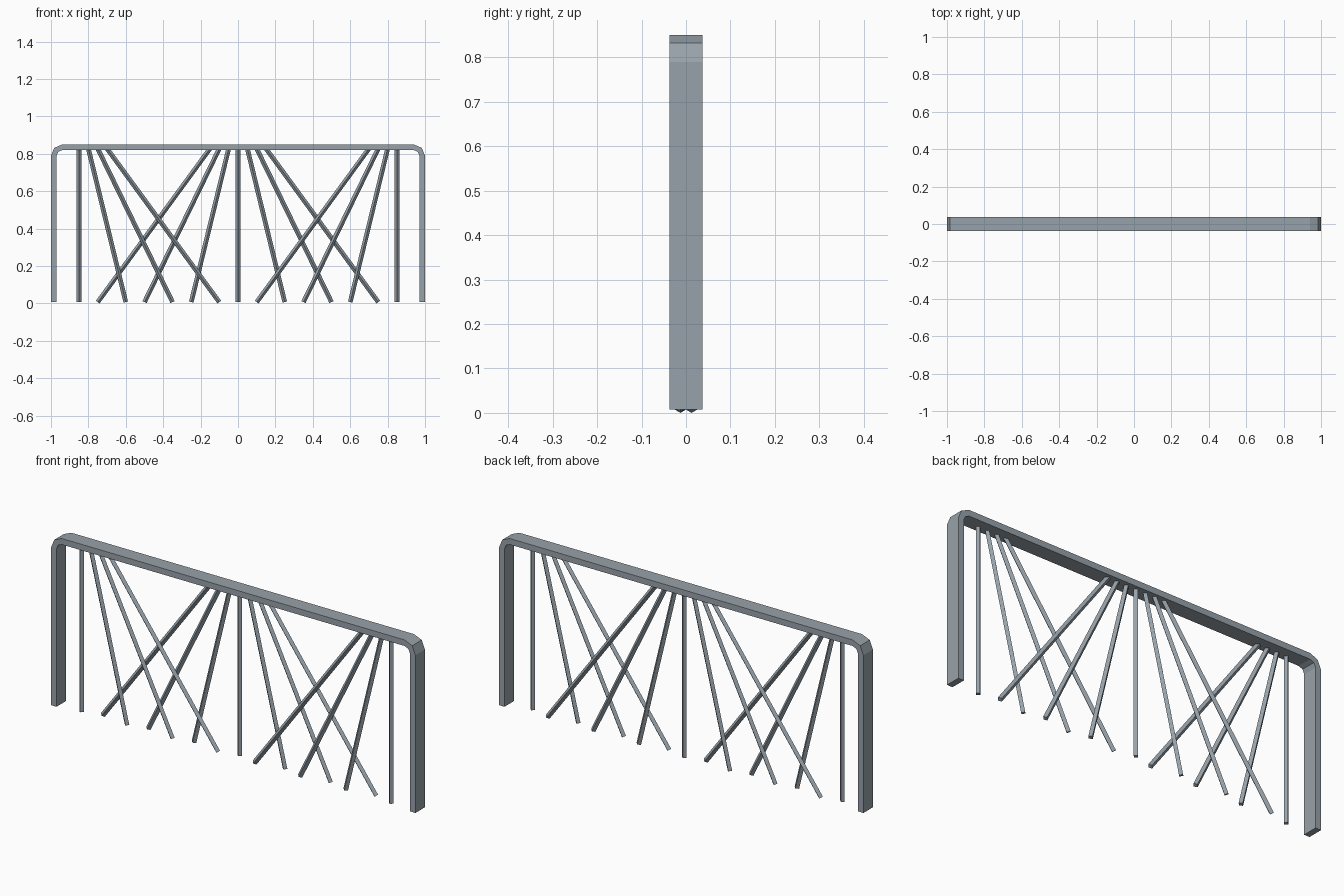
import bpy, bmesh, math
from mathutils import Vector

if "Cube" in bpy.data.objects:
    bpy.data.objects.remove(bpy.data.objects["Cube"])

steel = bpy.data.materials.new("grey steel")
steel.diffuse_color = (0.315, 0.365, 0.405, 1)
steel.use_nodes = True
steel.node_tree.nodes["Principled BSDF"].inputs["Base Color"].default_value = steel.diffuse_color

BASE, TOP, HALF_DEPTH, THICK, RADIUS = 0.0074, 0.85, 0.0375, 0.03, 0.06
ROD = 0.0125


def add_object(name, bm):
    bmesh.ops.recalc_face_normals(bm, faces=bm.faces)
    mesh = bpy.data.meshes.new(name)
    bm.to_mesh(mesh)
    bm.free()
    mesh.materials.append(steel)
    obj = bpy.data.objects.new(name, mesh)
    bpy.context.collection.objects.link(obj)
    return obj


# Flat-bar frame: outer and inner outlines with two-segment rounded corners
def outline(r, inset):
    half = []
    for a in (0, 45, 90):
        t = math.radians(a)
        half.append((1 - RADIUS + r * math.cos(t), TOP - RADIUS + r * math.sin(t)))
    right = [(1 - inset, BASE)] + half
    return right + [(-x, z) for x, z in reversed(right)]


bm = bmesh.new()
rings = []
for x_z_out, x_z_in in zip(outline(RADIUS, 0), outline(RADIUS - THICK, THICK)):
    corners = [(x_z_out, -HALF_DEPTH), (x_z_out, HALF_DEPTH),
               (x_z_in, HALF_DEPTH), (x_z_in, -HALF_DEPTH)]
    rings.append([bm.verts.new((p[0], y, p[1])) for p, y in corners])
for a, b in zip(rings, rings[1:]):
    for i in range(4):
        j = (i + 1) % 4
        bm.faces.new((a[i], a[j], b[j], b[i]))
bm.faces.new(rings[0])
bm.faces.new(rings[-1])
add_object("frame", bm)


# Four-sided rod, edge forward, from under the top bar to near the ground
def rod(name, x_top, x_bottom, y):
    a, b = Vector((x_bottom, y, BASE)), Vector((x_top, y, 0.828))
    axis = (b - a).normalized()
    depth = Vector((0, 1, 0))
    side = axis.cross(depth)
    bm = bmesh.new()
    ends = []
    for c in (a, b):
        ends.append([bm.verts.new(c + ROD * d) for d in (depth, side, -depth, -side)])
        bm.faces.new(ends[-1])
    for k in range(4):
        j = (k + 1) % 4
        bm.faces.new((ends[0][k], ends[0][j], ends[1][j], ends[1][k]))
    add_object(name, bm)


# Centre fan in the back layer
rod("centre_upright_rod", 0, 0, ROD)
for x_top, x_bottom in ((0.05, 0.25), (0.10, 0.50), (0.15, 0.75)):
    for s in (-1, 1):
        rod("centre_fan_rod", s * x_top, s * x_bottom, ROD)

# Two side fans in the front layer
for x_top, x_bottom in ((0.85, 0.85), (0.80, 0.60), (0.75, 0.35), (0.70, 0.10)):
    for s in (-1, 1):
        rod("side_fan_rod", s * x_top, s * x_bottom, -ROD)
